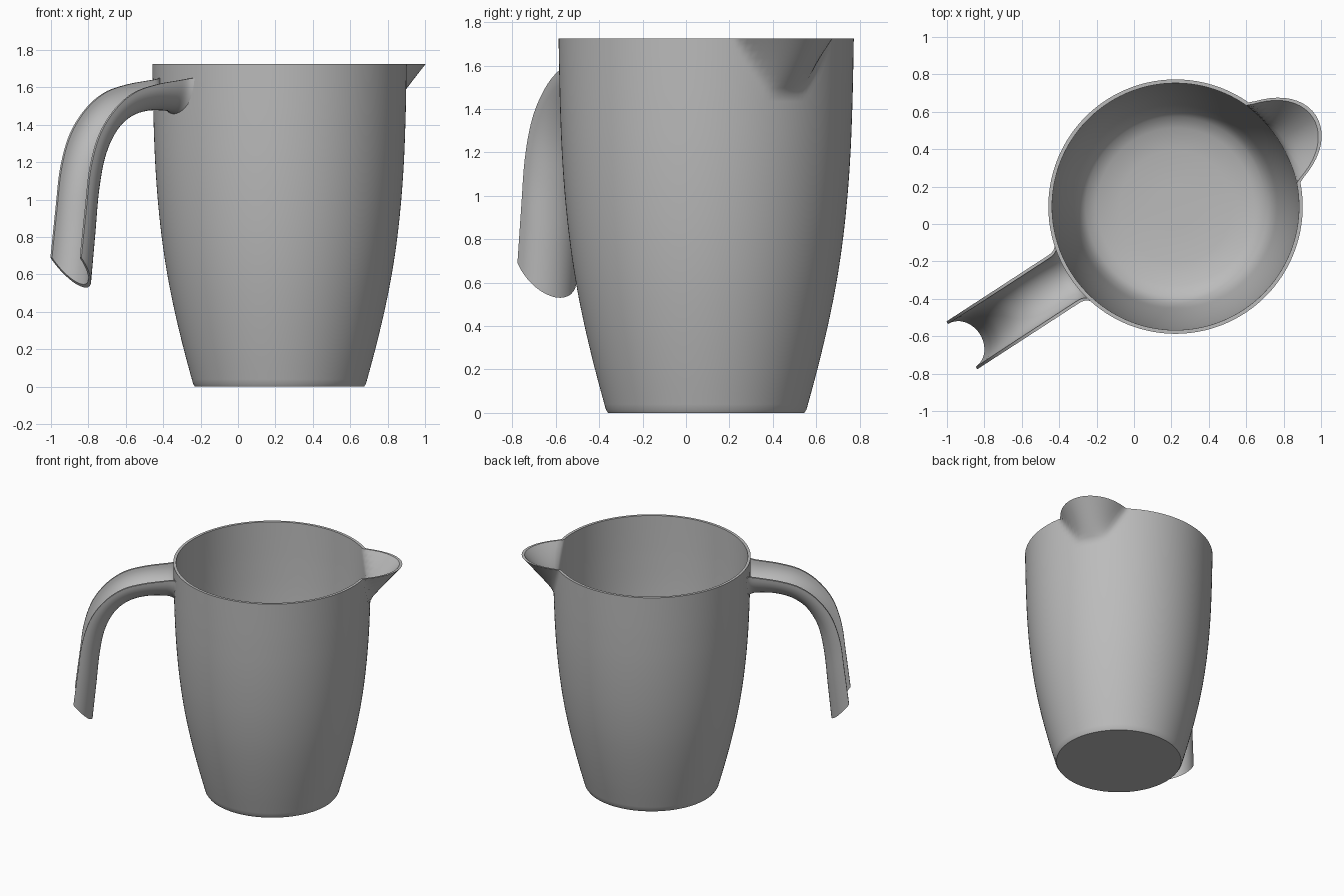
import bpy, bmesh, math

cube = bpy.data.objects.get("Cube")
if cube:
    bpy.data.objects.remove(cube, do_unlink=True)

AXIS = (0.222, 0.093)            # centre of the cup
SPOUT = math.radians(33)         # spout direction, handle is opposite
TOP = 1.725
WALL = 0.02

grey = bpy.data.materials.new("plain grey")
grey.use_nodes = True
COL = (0.5, 0.5, 0.5, 1)
grey.diffuse_color = COL
grey.node_tree.nodes["Principled BSDF"].inputs["Base Color"].default_value = COL


def spline(pts, steps):
    """Catmull-Rom curve through a few 2D points."""
    p = [pts[0]] + list(pts) + [pts[-1]]
    out = []
    for i in range(1, len(p) - 2):
        a, b, c, d = p[i - 1:i + 3]
        for k in range(steps):
            t = k / steps
            out.append(tuple(0.5 * (2 * b[j] + (c[j] - a[j]) * t
                       + (2 * a[j] - 5 * b[j] + 4 * c[j] - d[j]) * t * t
                       + (3 * b[j] - a[j] - 3 * c[j] + d[j]) * t ** 3) for j in (0, 1)))
    return out + [pts[-1]]


def skin(bm, rows, closed):
    """Quads between neighbouring rows of vertices."""
    for r, q in zip(rows, rows[1:]):
        n = len(r)
        for i in range(n if closed else n - 1):
            j = (i + 1) % n
            bm.faces.new((r[i], r[j], q[j], q[i]))


def finish(bm, name):
    bmesh.ops.recalc_face_normals(bm, faces=bm.faces)
    mesh = bpy.data.meshes.new(name)
    bm.to_mesh(mesh)
    bm.free()
    mesh.materials.append(grey)
    obj = bpy.data.objects.new(name, mesh)
    bpy.context.collection.objects.link(obj)
    bpy.ops.object.select_all(action='DESELECT')
    obj.select_set(True)
    bpy.context.view_layer.objects.active = obj
    bpy.ops.object.shade_smooth_by_angle(angle=math.radians(40))
    return obj


# Cup: outer profile, rim, inner wall and dished floor
outer = spline([(0.462, 0.015), (0.512, 0.2), (0.56, 0.4), (0.6, 0.6), (0.63, 0.8),
                (0.651, 1.0), (0.665, 1.2), (0.673, 1.4), (0.677, 1.56), (0.68, TOP)], 5)
inner = [(r - WALL, z) for r, z in reversed(outer) if z > 0.38]
floor = [(0.515, 0.31), (0.48, 0.265), (0.42, 0.235), (0.3, 0.215), (0.12, 0.21)]
profile = [(0.452, 0.0)] + outer + inner + floor


def spout_push(angle, z):
    """Outward bulge of the pouring lip, a half cone widening to the rim."""
    t = (z - 1.47) / (TOP - 1.47)
    if t <= 0:
        return 0
    off = (angle - SPOUT + math.pi) % (2 * math.pi) - math.pi
    u = abs(off) / (0.14 + 0.24 * t)
    return 0.215 * t * (1 - u * u) ** 1.15 if u < 1 else 0


SEG = 180
bm = bmesh.new()
rows = []
for r, z in profile:
    row = []
    for i in range(SEG):
        a = SPOUT + 2 * math.pi * i / SEG
        d = r + spout_push(a, z)
        row.append(bm.verts.new((AXIS[0] + d * math.cos(a), AXIS[1] + d * math.sin(a), z)))
    rows.append(row)
skin(bm, rows, True)
bm.faces.new(rows[0])
bm.faces.new(rows[-1])
finish(bm, "cup_body")

# Handle: channel open to the outside, between a rim path and a valley path
rim = spline([(0.657, 1.65), (0.72, 1.64), (0.88, 1.615), (1.02, 1.572), (1.14, 1.485),
              (1.24, 1.35), (1.30, 1.17), (1.33, 0.95), (1.362, 0.69)], 6)
valley = spline([(0.668, 1.455), (0.72, 1.475), (0.85, 1.475), (0.97, 1.44), (1.07, 1.36),
                 (1.145, 1.22), (1.185, 1.03), (1.21, 0.78), (1.235, 0.53)], 6)
HALF, ARC = 0.152, 20
ca, sa = -math.cos(SPOUT), -math.sin(SPOUT)
bm = bmesh.new()
rows = []
for k, ((rs, rz), (vs, vz)) in enumerate(zip(rim, valley)):
    flare = 0.025 * max(0, 1 - k / 6) ** 2       # widens into the cup
    loop = []
    for shrink in (0, 0.016):                    # outer skin, then inner skin
        arc = []
        for i in range(ARC + 1):
            a = math.pi * (i / ARC - 0.5)
            lat = (HALF + flare - shrink) * math.sin(a)
            depth = math.cos(a) * (1 - shrink / 0.15)
            s, z = rs + (vs - rs) * depth, rz + (vz - rz) * depth
            arc.append(bm.verts.new((AXIS[0] + s * ca - lat * sa,
                                     AXIS[1] + s * sa + lat * ca, z)))
        loop += arc if shrink == 0 else arc[::-1]
    rows.append(loop)
skin(bm, rows, True)
for row in (rows[0], rows[-1]):                  # end caps
    for i in range(ARC):
        bm.faces.new((row[i], row[i + 1], row[-2 - i], row[-1 - i]))
finish(bm, "handle")
